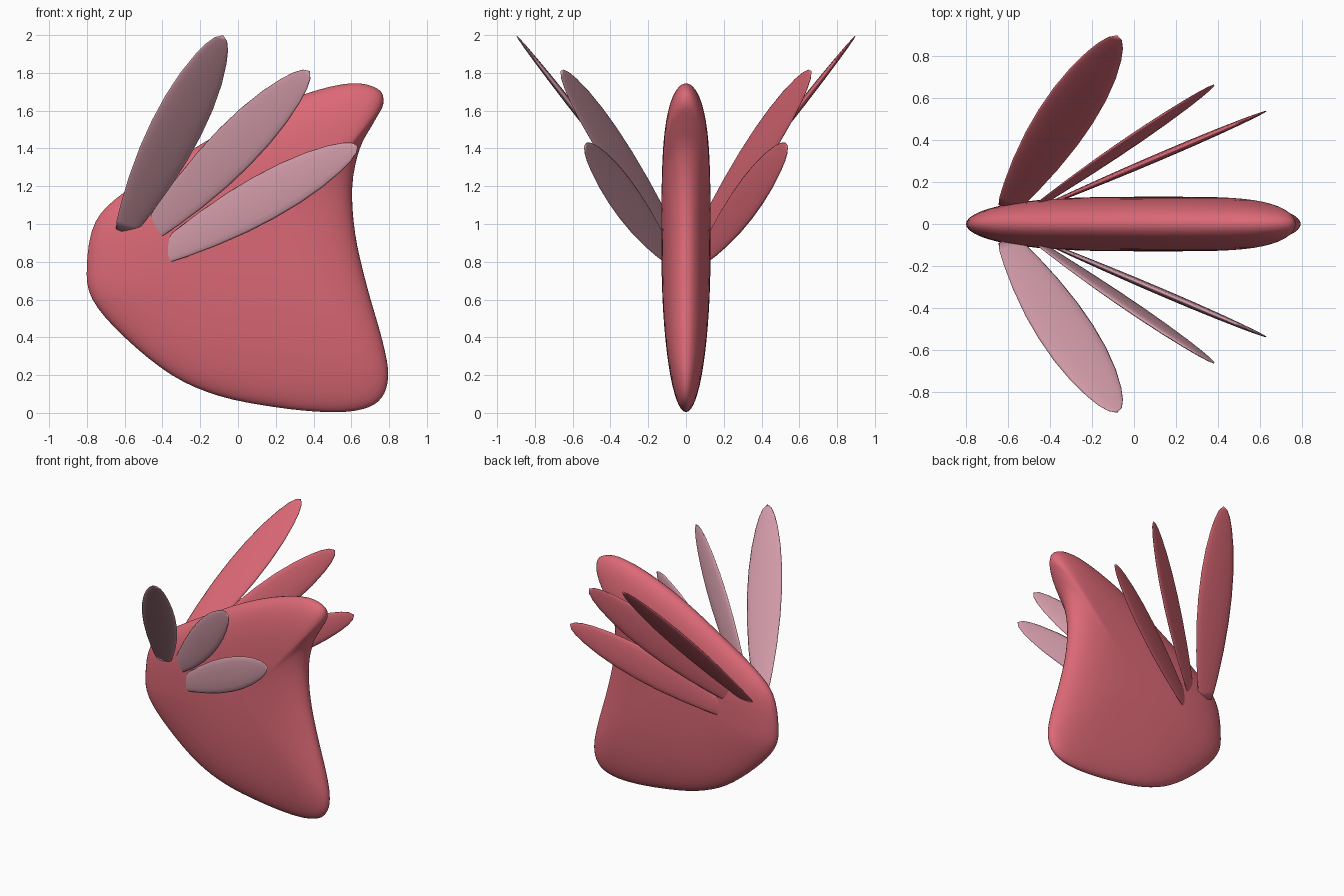
import bpy, bmesh, math
from mathutils import Vector

if "Cube" in bpy.data.objects:
    bpy.data.objects.remove(bpy.data.objects["Cube"])


def material(name, rgb):
    m = bpy.data.materials.new(name)
    m.diffuse_color = (*rgb, 1)
    m.use_nodes = True
    m.node_tree.nodes["Principled BSDF"].inputs["Base Color"].default_value = m.diffuse_color
    return m


RED = material("coral red", (0.716, 0.141, 0.181))
PINK = material("dusty pink", (0.645, 0.328, 0.392))


def catmull(p0, p1, p2, p3, t):
    return 0.5 * (2 * p1 + (p2 - p0) * t + (2 * p0 - 5 * p1 + 4 * p2 - p3) * t * t
                  + (3 * p1 - p0 - 3 * p2 + p3) * t ** 3)


def loft(name, rings, mat, start, end):
    """Skin closed rings and close both ends with a point."""
    bm = bmesh.new()
    rows = [[bm.verts.new(p) for p in r] for r in rings]
    n = len(rows[0])
    for a, b in zip(rows, rows[1:]):
        for i in range(n):
            j = (i + 1) % n
            bm.faces.new((a[i], a[j], b[j], b[i]))
    for row, tip in ((rows[0], start), (rows[-1], end)):
        v = bm.verts.new(tip)
        for i in range(n):
            bm.faces.new((row[i], row[(i + 1) % n], v))
    bmesh.ops.recalc_face_normals(bm, faces=bm.faces)
    for f in bm.faces:
        f.smooth = True
    me = bpy.data.meshes.new(name)
    bm.to_mesh(me)
    bm.free()
    me.materials.append(mat)
    ob = bpy.data.objects.new(name, me)
    bpy.context.collection.objects.link(ob)
    return ob


# Body: flat pillow built from its front outline
outline = [Vector(p) for p in (
    (-0.80, 0.78), (-0.755, 1.01), (-0.60, 1.17), (-0.30, 1.36), (0.05, 1.56),
    (0.36, 1.69), (0.60, 1.745), (0.74, 1.715), (0.77, 1.64), (0.72, 1.54),
    (0.645, 1.40), (0.605, 1.20), (0.62, 0.95), (0.68, 0.68), (0.765, 0.38),
    (0.795, 0.20), (0.76, 0.08), (0.66, 0.02), (0.48, 0.004), (0.20, 0.03),
    (-0.10, 0.09), (-0.35, 0.20), (-0.60, 0.40), (-0.77, 0.60))]
N = len(outline)
curve = [catmull(*(outline[(i + k) % N] for k in (-1, 0, 1, 2)), s / 4)
         for i in range(N) for s in range(4)]
centre, HALF = Vector((0.1, 0.85)), 0.13
rings = []
for k in range(1, 32):
    a = math.pi * k / 32
    s, side = math.sin(a), (-1 if k < 16 else 1)
    ring = []
    for p in curve:
        power = 2.0 + 2.2 * p.y / 1.75
        q = centre + (p - centre) * s
        ring.append((q.x, side * HALF * math.sqrt(max(0, 1 - s ** power)), q.y))
    rings.append(ring)
loft("body", rings, RED, (centre.x, -HALF, centre.y), (centre.x, HALF, centre.y))

# Wing feathers: thin leaf blades, (base, tip, width direction, half width)
feathers = {
    "upper": ((-0.60, 0.08, 0.96), (-0.08, 0.90, 2.00), (1, 0, 0), 0.14),
    "middle": ((-0.47, 0.08, 0.95), (0.38, 0.665, 1.81), (-0.3, 0, 1), 0.13),
    "lower": ((-0.42, 0.09, 0.83), (0.635, 0.54, 1.415), (0, 0, 1), 0.125),
}
profile = [(0, 0.35), (0.04, 0.48), (0.12, 0.63), (0.25, 0.82), (0.4, 0.96), (0.53, 1.0),
           (0.66, 0.96), (0.78, 0.83), (0.88, 0.63), (0.94, 0.45), (0.98, 0.25)]


def feather(name, base, tip, width, half, side, mat):
    flip = Vector((1, side, 1))
    base, tip, width = Vector(base) * flip.x, Vector(tip), Vector(width)
    for v in (base, tip, width):
        v.y *= side
    axis = (tip - base).normalized()
    w = (width - axis * width.dot(axis)).normalized()
    n = axis.cross(w)
    rings = []
    for t, r in profile:
        c = base.lerp(tip, t)
        rings.append([c + w * half * r * math.cos(a) + n * 0.018 * r * math.sin(a)
                      for a in (math.tau * i / 16 for i in range(16))])
    loft(name, rings, mat, base, tip)


for label, spec in feathers.items():
    feather(label + "_feather_front", *spec, -1, PINK)
    feather(label + "_feather_back", *spec, 1, RED)
